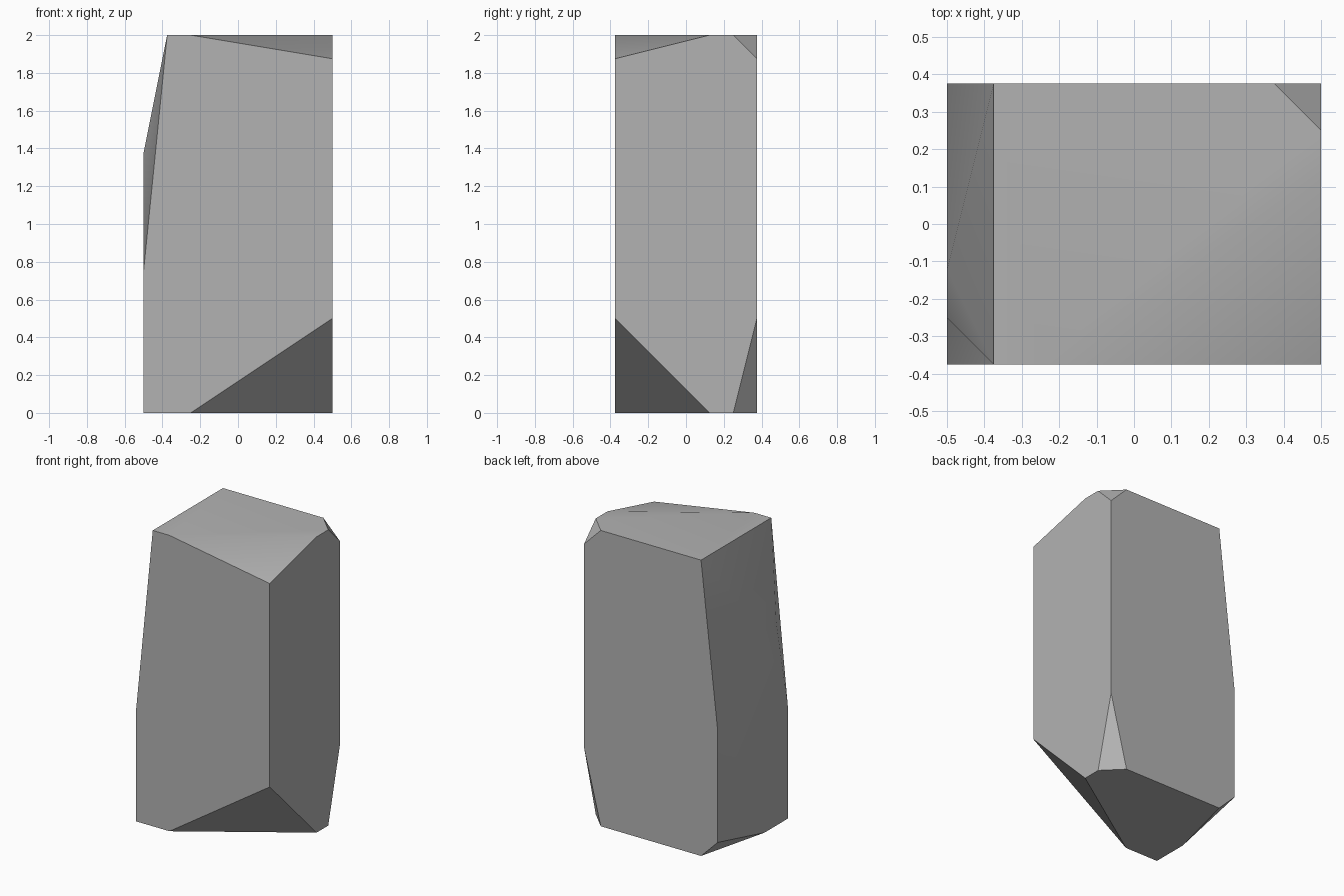
import bpy, bmesh, math
from mathutils import Vector

cube = bpy.data.objects.get("Cube")
if cube:
    bpy.data.objects.remove(cube, do_unlink=True)

# Plain stone material
mat = bpy.data.materials.new("stone grey")
mat.use_nodes = True
colour = (0.45, 0.45, 0.45, 1)
mat.diffuse_color = colour
mat.node_tree.nodes["Principled BSDF"].inputs["Base Color"].default_value = colour

# Block that the stone is chipped from
W, D, H = 0.5, 0.375, 2.0
CENTRE = Vector((0, 0, H / 2))
bm = bmesh.new()
bmesh.ops.create_cube(bm, size=1)
for v in bm.verts:
    v.co = Vector((v.co.x * 2 * W, v.co.y * 2 * D, (v.co.z + 0.5) * H))


def chip(a, b, c):
    """Slice off everything outside the plane through three points and cap it."""
    a, b, c = Vector(a), Vector(b), Vector(c)
    n = (b - a).cross(c - a).normalized()
    if n.dot(CENTRE - a) > 0:
        n = -n
    bmesh.ops.bisect_plane(bm, geom=bm.verts[:] + bm.edges[:] + bm.faces[:],
                           dist=1e-5, plane_co=a, plane_no=n, clear_outer=True)
    rim = [e for e in bm.edges if e.is_boundary]
    bmesh.ops.holes_fill(bm, edges=rim, sides=0)


def chip_corner(sx, sy, top, dx, dy, dz):
    """Chip one box corner by the given lengths along its three edges."""
    x, y, z = sx * W, sy * D, H if top else 0
    chip((x - sx * dx, y, z), (x, y - sy * dy, z),
         (x, y, z - dz if top else z + dz))


# Chipped corners
chip_corner(1, -1, True, 0.75, 0.5, 0.125)
chip_corner(1, -1, False, 0.75, 0.5, 0.5)
chip_corner(1, 1, True, 0.125, 0.125, 0.125)
chip_corner(1, 1, False, 0.125, 0.125, 0.5)
chip_corner(-1, 1, False, 0.125, 0.5, 0.125)

# Long sloping shoulder on one side, then a chip at each of its ends
inner = -0.375
chip((inner, -D, H), (inner, D, H), (-W, 0, 1.375))
chip((inner, -D, H), (-W, -D, 0.75), (-W, -0.25, 1.375))
chip((inner, D, H), (-W, D, 0.875), (-W, -0.125, 1.375))

bmesh.ops.remove_doubles(bm, verts=bm.verts[:], dist=1e-4)
bmesh.ops.recalc_face_normals(bm, faces=bm.faces[:])
mesh = bpy.data.meshes.new("stone_block")
bm.to_mesh(mesh)
bm.free()
mesh.materials.append(mat)

stone = bpy.data.objects.new("stone_block", mesh)
bpy.context.scene.collection.objects.link(stone)
bpy.ops.object.select_all(action='DESELECT')
stone.select_set(True)
bpy.context.view_layer.objects.active = stone
bpy.ops.object.shade_smooth_by_angle(angle=math.radians(30))
